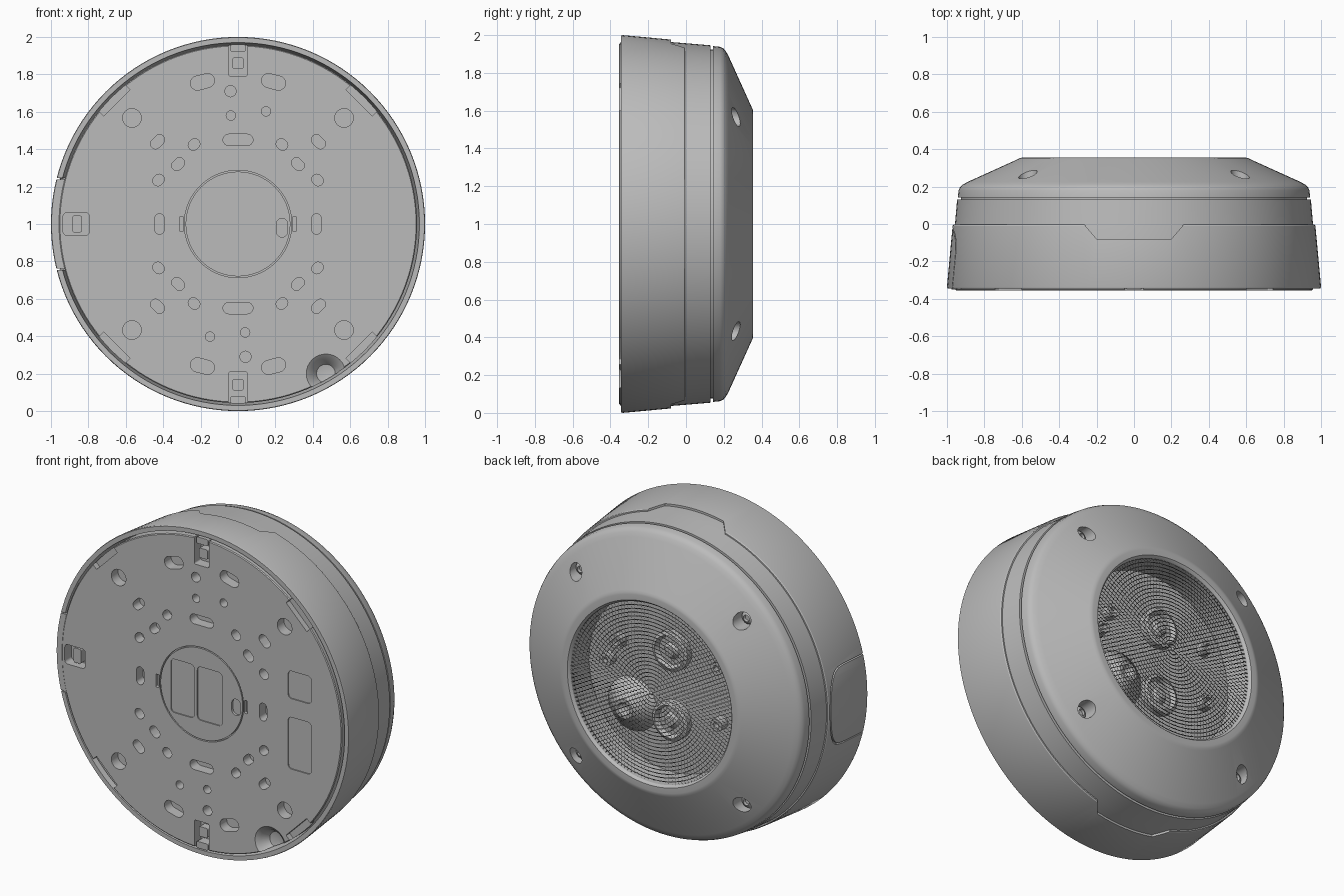
import bpy, bmesh, math
from math import sin, cos, pi, radians
from mathutils import Vector

cube = bpy.data.objects.get("Cube")
if cube:
    bpy.data.objects.remove(cube, do_unlink=True)

grey = bpy.data.materials.new("grey_plastic")
grey.use_nodes = True
COLOUR = (0.5, 0.5, 0.5, 1)
grey.diffuse_color = COLOUR
grey.node_tree.nodes["Principled BSDF"].inputs["Base Color"].default_value = COLOUR
parts = []


def finish(name, bm, keep=True):
    """Turn a bmesh into an object."""
    bmesh.ops.recalc_face_normals(bm, faces=bm.faces)
    me = bpy.data.meshes.new(name)
    bm.to_mesh(me)
    bm.free()
    ob = bpy.data.objects.new(name, me)
    bpy.context.collection.objects.link(ob)
    if keep:
        me.materials.append(grey)
        parts.append(ob)
    return ob


def lathe(bm, pts, x=0, z=0, steps=128):
    """Revolve a closed (radius, y) profile around the y axis."""
    rings = []
    for r, y in pts:
        if r == 0:
            rings.append([bm.verts.new((x, y, z))] * steps)
        else:
            rings.append([bm.verts.new((x + r * cos(2 * pi * i / steps), y,
                                        z + r * sin(2 * pi * i / steps))) for i in range(steps)])
    for a, b in zip(rings, rings[1:] + rings[:1]):
        for i in range(steps):
            j = (i + 1) % steps
            quad = list(dict.fromkeys([a[i], a[j], b[j], b[i]]))
            if len(quad) > 2:
                bm.faces.new(quad)


def prism(bm, pts, vec):
    """Extrude a closed outline along a vector."""
    low = [bm.verts.new(p) for p in pts]
    top = [bm.verts.new(Vector(p) + Vector(vec)) for p in pts]
    bm.faces.new(low)
    bm.faces.new(top)
    for i in range(len(pts)):
        j = (i + 1) % len(pts)
        bm.faces.new((low[i], low[j], top[j], top[i]))


def slot(bm, x, z, w, h, r, ang=0, y0=-0.4, y1=-0.29):
    """Rounded rectangle prism along y; also gives round holes and long slots."""
    pts, ca, sa = [], cos(ang), sin(ang)
    for k, (sx, sz) in enumerate(((1, 1), (-1, 1), (-1, -1), (1, -1))):
        for i in range(7):
            t = (k + i / 6) * pi / 2
            u = sx * (w / 2 - r) + r * cos(t)
            v = sz * (h / 2 - r) + r * sin(t)
            p = Vector((x + u * ca - v * sa, y0, z + u * sa + v * ca))
            if all((p - q).length > 1e-4 for q in pts):
                pts.append(p)
    prism(bm, pts, (0, y1 - y0, 0))


def cut(ob, bm):
    """Subtract a cutter and bake the result."""
    cutter = finish("cutter", bm, False)
    cutter.hide_render = True
    mod = ob.modifiers.new("cut", 'BOOLEAN')
    mod.operation, mod.solver, mod.object = 'DIFFERENCE', 'EXACT', cutter
    mod.use_self = True
    dg = bpy.context.evaluated_depsgraph_get()
    me = bpy.data.meshes.new_from_object(ob.evaluated_get(dg))
    ob.modifiers.clear()
    ob.data = me
    bpy.data.objects.remove(cutter, do_unlink=True)


# Inner body
bm = bmesh.new()
lathe(bm, [(0, -0.25), (0.966, -0.25), (0.965, -0.1), (0.957, 0), (0.946, 0.13), (0, 0.13)])
finish("inner_body", bm)

# Outer skirt with two notches and a curved knockout outline
bm = bmesh.new()
lathe(bm, [(0.97, -0.345), (0.997, -0.345), (1.0, -0.335), (0.97, -0.01), (0.965, -0.004),
           (0.945, -0.004), (0.955, -0.25)])
skirt = finish("outer_skirt", bm)
bm = bmesh.new()
for s in (-1, 1):
    prism(bm, [(-0.28, 0.02, s * 0.85), (-0.26, -0.01, s * 0.85), (-0.2, -0.08, s * 0.85),
               (0.2, -0.08, s * 0.85), (0.26, -0.01, s * 0.85), (0.28, 0.02, s * 0.85)],
          (0, 0, s * 0.25))
arc = [(-1.1, -0.4, 1)] + [(-1.1, -0.17 + 0.15 * sin(pi * i / 16) ** 0.7, cos(pi * i / 16))
                           for i in range(17)] + [(-1.1, -0.4, -1)]
outer = [(x, y, z * 0.245) for x, y, z in arc]
inner = [(x, y - (0.008 if y > -0.4 else 0), z * 0.237) for x, y, z in reversed(arc)]
prism(bm, outer + inner, (0.2, 0, 0))
cut(skirt, bm)

# Mounting plate with its holes
bm = bmesh.new()
lathe(bm, [(0, -0.355), (0.952, -0.355), (0.957, -0.35), (0.957, -0.24), (0, -0.24)])
plate = finish("mounting_plate", bm)
bm = bmesh.new()
for sx in (-1, 1):
    slot(bm, sx * 0.42, 0, 0.05, 0.11, 0.025)
    for sz in (-1, 1):
        tilt = -sx * sz * pi / 4
        slot(bm, sx * 0.567, sz * 0.567, 0.1, 0.1, 0.05)
        slot(bm, sx * 0.19, sz * 0.76, 0.13, 0.075, 0.037, -sx * sz * 0.26)
        slot(bm, sx * 0.43, sz * 0.44, 0.085, 0.055, 0.027, tilt)
        slot(bm, sx * 0.32, sz * 0.32, 0.075, 0.055, 0.027, tilt)
        slot(bm, sx * 0.235, sz * 0.425, 0.065, 0.055, 0.027, tilt)
        slot(bm, sx * 0.425, sz * 0.235, 0.065, 0.055, 0.027, tilt)
        slot(bm, sx * 0.665, sz * 0.665, 0.2, 0.05, 0.005, tilt, y1=-0.32)
for s in (-1, 1):
    slot(bm, 0, s * 0.45, 0.16, 0.06, 0.03)
    slot(bm, 0, s * 0.885, 0.1, 0.19, 0.01)
    slot(bm, -s * 0.04, s * 0.71, 0.06, 0.06, 0.03)
    slot(bm, -s * 0.038, s * 0.58, 0.05, 0.05, 0.025)
    slot(bm, s * 0.15, s * 0.602, 0.05, 0.05, 0.025)
    slot(bm, s * 0.302, 0, 0.02, 0.08, 0.005, y1=-0.335)
slot(bm, -0.865, 0, 0.14, 0.12, 0.02)
# Shallow label pockets and the centre cover outline
for x, z, w, h in ((-0.13, 0, 0.16, 0.33), (0.055, 0, 0.17, 0.33),
                   (0.67, 0.22, 0.16, 0.17), (0.67, -0.14, 0.16, 0.32)):
    slot(bm, x, z, w, h, 0.025, y1=-0.348)
slot(bm, 0.235, -0.02, 0.06, 0.1, 0.03, y1=-0.34)
lathe(bm, [(0.28, -0.4), (0.287, -0.4), (0.287, -0.335), (0.28, -0.335)], steps=64)
# Tapered cable dip
lathe(bm, [(0, -0.4), (0.115, -0.4), (0.105, -0.355), (0.08, -0.335), (0.05, -0.29), (0, -0.28)],
      0.47, -0.8, 32)
cut(plate, bm)

# Latches in the plate slots, and the bridge at the side knockout
bm = bmesh.new()
for s in (-1, 1):
    slot(bm, 0, s * 0.86, 0.06, 0.06, 0.01, y0=-0.34, y1=-0.27)
    slot(bm, 0, s * 0.94, 0.08, 0.04, 0.01, y0=-0.35, y1=-0.27)
slot(bm, -0.86, 0, 0.05, 0.09, 0.01, y0=-0.34, y1=-0.27)
finish("latches", bm)
bm = bmesh.new()
edge = [-0.24 + 0.48 * i / 16 for i in range(17)]
prism(bm, [(-math.sqrt(0.976 ** 2 - z * z), -0.349, z) for z in edge]
      + [(-math.sqrt(0.94 ** 2 - z * z), -0.349, z) for z in reversed(edge)], (0, 0.08, 0))
finish("side_bridge", bm)

# Sloped bezel with a recessed window well and four screw holes
bm = bmesh.new()
lathe(bm, [(0, 0.12), (0.925, 0.12), (0.925, 0.142), (0.942, 0.142), (0.938, 0.18), (0.93, 0.198),
           (0.915, 0.211), (0.89, 0.225), (0.62, 0.347), (0.608, 0.353), (0.595, 0.355),
           (0.562, 0.355), (0.555, 0.348), (0.55, 0.34), (0.55, 0.16), (0, 0.16)])
bezel = finish("bezel", bm)
bm = bmesh.new()
screws = bmesh.new()
for sx in (-1, 1):
    for sz in (-1, 1):
        slot(bm, sx * 0.567, sz * 0.567, 0.1, 0.1, 0.05, y0=0.19, y1=0.4)
        lathe(screws, [(0, 0.18), (0.038, 0.18), (0.038, 0.21), (0.02, 0.222), (0.018, 0.205),
                       (0, 0.205)], sx * 0.567, sz * 0.567, 24)
cut(bezel, bm)
finish("bezel_screws", screws)

# Parts behind the grille: two drivers, a horn and small posts
bm = bmesh.new()
for z in (-0.22, 0.21):
    lathe(bm, [(0, 0.15), (0.12, 0.15), (0.12, 0.2), (0.1, 0.21), (0.085, 0.18), (0.05, 0.18),
               (0.03, 0.205), (0, 0.21)], -0.03, z, 48)
lathe(bm, [(0, 0.15), (0.17, 0.15), (0.16, 0.17), (0.06, 0.25), (0.04, 0.25), (0, 0.2)],
      0.25, -0.2, 48)
for x, z in ((0.4, 0.05), (0.33, 0.18), (-0.36, 0.2), (-0.36, -0.15)):
    lathe(bm, [(0, 0.15), (0.04, 0.15), (0.04, 0.22), (0.02, 0.22), (0.02, 0.18), (0, 0.18)],
          x, z, 24)
finish("inner_drivers", bm)

# Perforated grille: concentric rings of cells, opened up by insetting
bm = bmesh.new()
RINGS = 24
pitch = 0.552 / (RINGS + 0.5)
for k in range(1, RINGS + 1):
    n = 6 * k
    for i in range(n):
        a, b = ((i + j + 0.5 * (k % 2)) * 2 * pi / n for j in (0, 1))
        corners = ((k - 0.5, a), (k + 0.5, a), (k + 0.5, b), (k - 0.5, b))
        bm.faces.new([bm.verts.new((pitch * q * cos(t), 0.335, pitch * q * sin(t)))
                      for q, t in corners])
holes = list(bm.faces)
bmesh.ops.inset_individual(bm, faces=holes, thickness=pitch * 0.16)
bmesh.ops.delete(bm, geom=holes, context='FACES')
bm.faces.new([bm.verts.new((pitch * 0.5 * cos(i * pi / 3), 0.335, pitch * 0.5 * sin(i * pi / 3)))
              for i in range(6)])
grille = finish("grille", bm)
grille.modifiers.new("thickness", 'SOLIDIFY').thickness = 0.006

# Stand on the ground and smooth the round surfaces
bpy.ops.object.select_all(action='DESELECT')
for ob in parts:
    for v in ob.data.vertices:
        v.co.z += 1
    ob.select_set(True)
bpy.context.view_layer.objects.active = parts[0]
bpy.ops.object.shade_smooth_by_angle(angle=radians(28))
